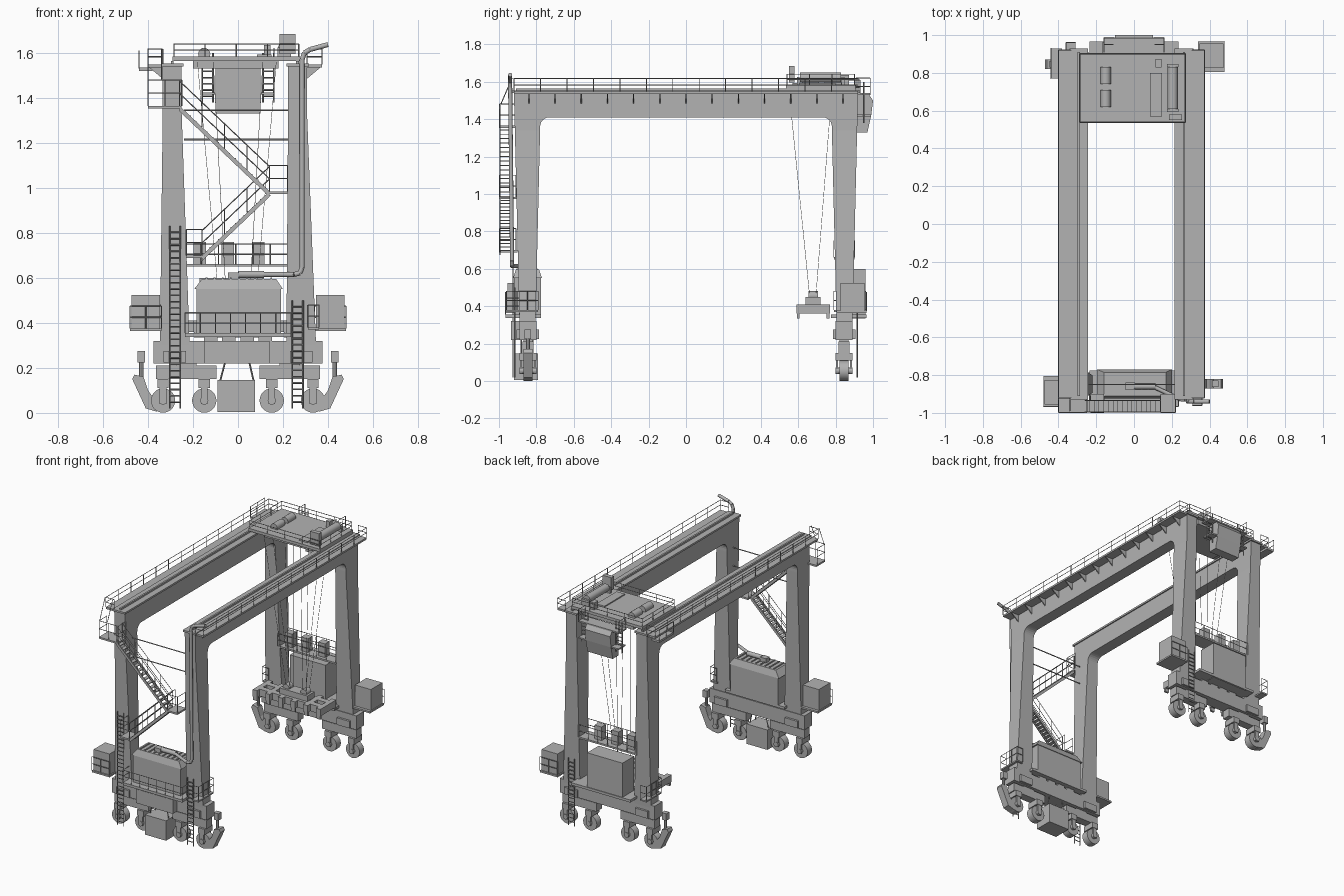
import bpy, bmesh, math
from mathutils import Vector, Matrix

cube = bpy.data.objects.get("Cube")
if cube:
    bpy.data.objects.remove(cube, do_unlink=True)

grey = bpy.data.materials.new("steel_grey")
grey.use_nodes = True
paint = (0.45, 0.45, 0.45, 1)
grey.diffuse_color = paint
grey.node_tree.nodes["Principled BSDF"].inputs["Base Color"].default_value = paint


# ---- helpers ----
def finish(name, bm, smooth=False):
    bmesh.ops.recalc_face_normals(bm, faces=bm.faces)
    mesh = bpy.data.meshes.new(name)
    bm.to_mesh(mesh)
    bm.free()
    mesh.materials.append(grey)
    obj = bpy.data.objects.new(name, mesh)
    bpy.context.collection.objects.link(obj)
    if smooth:
        bpy.ops.object.select_all(action='DESELECT')
        obj.select_set(True)
        bpy.context.view_layer.objects.active = obj
        bpy.ops.object.shade_smooth_by_angle(angle=math.radians(40))
    return obj


def loft(name, lower, upper):
    """Join two equal closed loops of points with side faces and caps."""
    bm = bmesh.new()
    a = [bm.verts.new(p) for p in lower]
    b = [bm.verts.new(p) for p in upper]
    bm.faces.new(a)
    bm.faces.new(b)
    for i in range(len(a)):
        j = (i + 1) % len(a)
        bm.faces.new((a[i], a[j], b[j], b[i]))
    return finish(name, bm)


def rect(x, y, z):
    return [(x[0], y[0], z), (x[1], y[0], z), (x[1], y[1], z), (x[0], y[1], z)]


def box(name, x, y, z):
    return loft(name, rect(x, y, z[0]), rect(x, y, z[1]))


def block(name, centre, size):
    lo_hi = [(c - s / 2, c + s / 2) for c, s in zip(centre, size)]
    return box(name, *lo_hi)


def prism_x(name, outline, x):
    return loft(name, [(x[0], *p) for p in outline], [(x[1], *p) for p in outline])


def prism_y(name, outline, y):
    return loft(name, [(p[0], y[0], p[1]) for p in outline],
                [(p[0], y[1], p[1]) for p in outline])


def tubes(name, paths, radius=0.0025, sides=4, smooth=False):
    bm = bmesh.new()
    for path in paths:
        for p, q in zip(path, path[1:]):
            p, q = Vector(p), Vector(q)
            turn = (q - p).to_track_quat('Z', 'Y').to_matrix().to_4x4()
            bmesh.ops.create_cone(bm, cap_ends=True, segments=sides, radius1=radius,
                                  radius2=radius, depth=(q - p).length,
                                  matrix=Matrix.Translation((p + q) / 2) @ turn)
    return finish(name, bm, smooth)


def railing(name, path, height=0.08, spacing=0.1):
    up = Vector((0, 0, height))
    pts = [Vector(p) for p in path]
    paths = [[p + up for p in pts], [p + up / 2 for p in pts]]
    for p, q in zip(pts, pts[1:]):
        n = max(1, round((q - p).length / spacing))
        for i in range(n + 1):
            foot = p.lerp(q, i / n)
            paths.append([foot, foot + up])
    tubes(name, paths)


def ladder(name, x, y, low, high, half=0.024):
    paths = [[(x + s * half, y, low), (x + s * half, y, high)] for s in (-1, 1)]
    n = round((high - low) / 0.028)
    for i in range(1, n):
        z = low + (high - low) * i / n
        paths.append([(x - half, y, z), (x + half, y, z)])
    tubes(name, paths, 0.0035)


def stair(name, start, end, y):
    """Straight flight with stringers, treads and sloping handrails."""
    (xa, za), (xb, zb) = start, end
    for side in y:
        prism_y(name + "_stringer", [(xa, za), (xb, zb), (xb, zb - 0.025), (xa, za - 0.025)],
                (side - 0.003, side + 0.003))
        railing(name + "_handrail", [(xa, side, za), (xb, side, zb)], 0.11, 0.14)
    n = 16
    for i in range(n):
        t = (i + 0.5) / n
        block(name + "_tread", (xa + (xb - xa) * t, sum(y) / 2, za + (zb - za) * t - 0.01),
              (0.026, y[1] - y[0], 0.005))


# ---- portal frames: beam, legs, walkway ----
TOP = 1.54
for s, side in ((-1, "right"), (1, "left")):
    mid = s * 0.2785 - 0.014
    beam_x = (mid - 0.042, mid + 0.042)
    half = [(0.78, 1.34)]
    for i in range(7):
        a = i / 6 * math.pi / 2
        half.append((0.73 + 0.05 * math.cos(a), 1.36 + 0.05 * math.sin(a)))
    outline = [(0.92, TOP), (0.915, 1.34)] + half
    outline += [(-y, z) for y, z in reversed(outline)]
    prism_x(side + "_main_beam", outline, beam_x)
    box(side + "_beam_flange", (mid - 0.05, mid + 0.05), (-0.93, 0.93), (TOP, 1.553))
    box(side + "_trolley_rail", (mid - 0.006, mid + 0.006), (-0.91, 0.91), (1.553, 1.565))
    for e, end in ((-1, "front"), (1, "back")):
        foot = s * 0.281
        loft(f"{end}_{side}_leg",
             rect((foot - 0.066, foot + 0.066), (e * 0.805, e * 0.89), 0.3),
             rect(beam_x, (e * 0.78, e * 0.915), 1.34))
    inner, outer = mid + s * 0.042, mid + s * 0.108
    box(side + "_walkway", (inner, outer), (-0.92, 0.92), (1.535, 1.548))
    railing(side + "_walkway_railing", [(inner, -0.92, 1.548), (outer, -0.92, 1.548),
            (outer, 0.92, 1.548), (inner, 0.92, 1.548)], 0.07, 0.14)
    for i in range(13):
        y = -0.84 + i * 0.14
        prism_y(side + "_walkway_bracket", [(inner, TOP), (outer, TOP), (inner, 1.485)],
                (y - 0.003, y + 0.003))

# ---- sills, bogies and wheels ----
for e, end in ((-1, "front"), (1, "back")):
    yc = e * 0.845
    block(end + "_sill_beam", (0, yc, 0.27), (0.75, 0.09, 0.1))
    for s in (-1, 1):
        block(end + "_bogie_pivot", (s * 0.23, yc, 0.215), (0.09, 0.05, 0.03))
        block(end + "_bogie_beam", (s * 0.23, yc, 0.18), (0.27, 0.06, 0.06))
        block(end + "_leg_bracket", (s * 0.28, yc, 0.25), (0.1, 0.12, 0.05))
        for x in (s * 0.15, s * 0.333):
            tubes(end + "_tyre", [[(x, yc - 0.025, 0.055), (x, yc + 0.025, 0.055)]],
                  0.054, 28, True)
            tubes(end + "_hub", [[(x, yc - 0.045, 0.055), (x, yc + 0.045, 0.055)]],
                  0.018, 16, True)
            block(end + "_fork_crown", (x, yc, 0.13), (0.05, 0.09, 0.04))
            for f in (-1, 1):
                block(end + "_fork_arm", (x, yc + f * 0.037, 0.085), (0.03, 0.01, 0.09))
    # bumper guard with lamp on one corner of each end
    s = -e
    guard = [(0.46, 0.17), (0.42, 0.16), (0.4, 0.1), (0.35, 0.03), (0.36, 0.005), (0.41, 0.02),
             (0.47, 0.15)]
    prism_y(end + "_bumper_guard", [(s * x, z) for x, z in guard], (yc - 0.025, yc + 0.025))
    tubes(end + "_lamp_post", [[(s * 0.43, yc, 0.16), (s * 0.43, yc, 0.23)]], 0.01, 8)
    block(end + "_lamp", (s * 0.43, yc, 0.25), (0.035, 0.035, 0.05))
    # end cabinet on its bracket platform
    c = e * 0.41
    block(end + "_side_cabinet", (c, e * 0.89, 0.45), (0.125, 0.13, 0.15))
    block(end + "_side_platform", (c, e * 0.885, 0.37), (0.14, 0.16, 0.012))
    railing(end + "_side_railing", [(c - 0.07, e * 0.965, 0.375), (c + 0.07, e * 0.965, 0.375)],
            0.1, 0.07)
    # deck over the sill, its supports and railing
    block(end + "_deck", (0, e * 0.87, 0.347), (0.47, 0.19, 0.018))
    for x in (-0.12, -0.04, 0.04, 0.12):
        block(end + "_deck_support", (x, yc, 0.33), (0.06, 0.08, 0.03))
    if e < 0:
        railing("front_deck_railing", [(-0.235, -0.89, 0.355), (-0.235, -0.965, 0.355),
                (0.235, -0.965, 0.355), (0.235, -0.89, 0.355)], 0.09, 0.07)
    # small landing beside the free leg
    railing(end + "_landing_railing", [(s * 0.31, e * 0.79, 0.38), (s * 0.36, e * 0.79, 0.38),
            (s * 0.36, e * 0.96, 0.38), (s * 0.31, e * 0.96, 0.38)], 0.1, 0.06)
    block(end + "_landing", (s * 0.335, e * 0.875, 0.375), (0.05, 0.17, 0.01))
    ladder(end + "_left_ladder", 0.265, e * 0.915, 0.02, 0.5)
ladder("front_right_ladder", -0.28, -0.925, 0.02, 0.83)

# ---- front power unit ----
box("generator_house", (-0.185, 0.19), (-0.92, -0.775), (0.356, 0.55))
loft("generator_roof", rect((-0.195, 0.2), (-0.925, -0.77), 0.55),
     rect((-0.16, 0.17), (-0.91, -0.785), 0.595))
for i in range(9):
    block("roof_rib", (-0.14 + i * 0.036, -0.85, 0.597), (0.008, 0.11, 0.008))
box("sill_cabinet", (-0.15, 0.14), (-0.935, -0.88), (0.22, 0.32))
box("cable_box", (-0.09, 0.075), (-0.92, -0.79), (0.005, 0.147))
tubes("cable_box_hangers", [[(x, y, 0.14), (x * 0.7, y, 0.23)]
      for x in (-0.08, 0.07) for y in (-0.88, -0.82)], 0.004)
tubes("muffler", [[(0, -0.86, 0.615), (0.115, -0.86, 0.615)]], 0.016, 16, True)
block("muffler_inlet", (-0.02, -0.86, 0.61), (0.05, 0.04, 0.03))
pipe = [(0.1, -0.86, 0.615), (0.25, -0.93, 0.615), (0.275, -0.93, 0.622), (0.285, -0.93, 0.645),
        (0.285, -0.94, 1.57), (0.295, -0.94, 1.6), (0.32, -0.94, 1.615), (0.4, -0.94, 1.637)]
tubes("exhaust_pipe", [pipe], 0.011, 12, True)

# ---- access stairs ----
flight_y = (-0.995, -0.935)
for name, x, z in (("top", (-0.4, -0.25), 1.365), ("middle", (0.14, 0.22), 0.985),
                   ("lower", (-0.23, -0.16), 0.7)):
    box(name + "_landing", x, (-1, -0.9), (z - 0.012, z))
    railing(name + "_landing_railing", [(x[0], -0.91, z), (x[0], -0.997, z),
            (x[1], -0.997, z), (x[1], -0.91, z)], 0.115, 0.07)
stair("upper_stair", (-0.26, 1.365), (0.14, 0.985), flight_y)
stair("lower_stair", (0.14, 0.985), (-0.16, 0.7), flight_y)
tubes("tie_rods", [[(-0.24, -0.85, z), (0.23, -0.85, z)] for z in (1.215, 1.345)], 0.004, 6)
tubes("top_access_handrails", [[(x, -0.99, 1.48), (x, -0.93, 1.62)] for x in (-0.4, -0.34)])

# ---- back electrical house and upper gallery ----
box("electrical_house", (-0.17, 0.11), (0.83, 0.96), (0.335, 0.6))
box("back_gallery", (-0.24, 0.22), (0.79, 0.9), (0.65, 0.662))
for y in (0.79, 0.9):
    railing("back_gallery_railing", [(-0.24, y, 0.66), (0.22, y, 0.66)], 0.09, 0.08)
for x in (-0.17, -0.045, 0.09):
    block("gallery_cabinet", (x, 0.84, 0.71), (0.055, 0.05, 0.1))

# ---- trolley ----
box("trolley_deck", (-0.29, 0.275), (0.535, 0.905), (1.565, 1.585))
box("trolley_frame", (-0.2, 0.18), (0.58, 0.88), (1.53, 1.565))
railing("trolley_railing", [(-0.285, 0.54, 1.585), (-0.285, 0.9, 1.585), (0.27, 0.9, 1.585),
        (0.27, 0.54, 1.585), (-0.285, 0.54, 1.585)], 0.055, 0.14)
tubes("hoist_drum", [[(0.205, 0.61, 1.622), (0.205, 0.83, 1.622)]], 0.027, 20, True)
for y in (0.6, 0.84):
    block("drum_bearing", (0.205, y, 1.605), (0.06, 0.015, 0.04))
block("drum_drive", (0.22, 0.565, 1.64), (0.07, 0.03, 0.09))
block("cable_tray", (0.117, 0.685, 1.589), (0.065, 0.23, 0.008))
block("control_box", (0.13, 0.85, 1.61), (0.03, 0.045, 0.05))
for y in (0.665, 0.785):
    tubes("trolley_motor", [[(-0.15, y - 0.045, 1.595), (-0.15, y + 0.045, 1.595)]],
          0.027, 16, True)

# operator cab on the back of the trolley, with side ladders
cab = [(0.905, 1.33), (0.97, 1.33), (0.99, 1.42), (1, 1.5), (0.98, 1.53), (0.905, 1.53)]
prism_x("cab", cab, (-0.1, 0.1))
for s in (-1, 1):
    ladder("cab_ladder", s * 0.135, 0.95, 1.38, 1.6)
    block("cab_side_step", (s * 0.13, 0.95, 1.42), (0.055, 0.08, 0.01))
    railing("cab_side_railing", [(s * 0.16, 0.91, 1.53), (s * 0.16, 0.985, 1.53)], 0.09, 0.07)
box("cab_gallery", (-0.16, 0.16), (0.9, 0.985), (1.53, 1.54))
box("corner_platform", (-0.44, -0.38), (0.77, 0.93), (1.52, 1.535))
railing("corner_railing", [(-0.44, 0.77, 1.53), (-0.44, 0.93, 1.53)], 0.08, 0.08)

# ---- hoist ropes and spreader ----
ropes = [[(x, y, 1.56), (x * 0.45, 0.68 + (y - 0.68) * 0.15, 0.46)]
         for x in (-0.18, -0.11, 0.11, 0.17) for y in (0.55, 0.78)]
tubes("hoist_ropes", ropes, 0.0013)
for y in (0.64, 0.72):
    box("spreader_beam", (-0.28, 0.22), (y - 0.02, y + 0.02), (0.36, 0.41))
for i in range(6):
    block("spreader_crossbar", (-0.28 + i * 0.1, 0.68, 0.385), (0.035, 0.18, 0.05))
    for y in (0.6, 0.76):
        block("spreader_foot", (-0.28 + i * 0.1, y, 0.37), (0.03, 0.015, 0.07))
box("headblock", (-0.12, 0.1), (0.64, 0.72), (0.41, 0.45))
for x in (-0.08, 0.06):
    tubes("rope_sheave", [[(x, 0.655, 0.455), (x, 0.705, 0.455)]], 0.025, 16, True)
